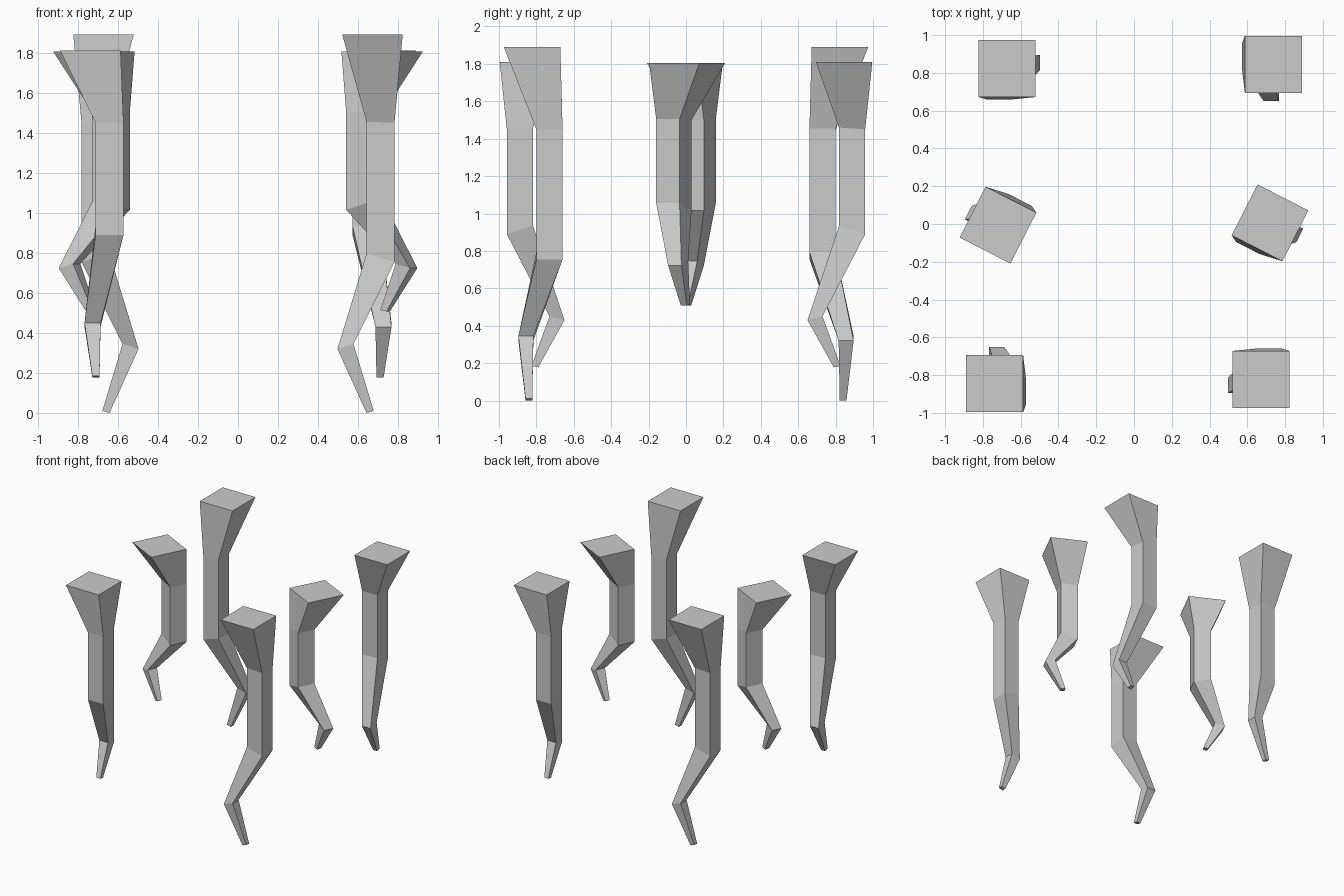
import bpy, bmesh
from math import radians
from mathutils import Matrix, Vector

if "Cube" in bpy.data.objects:
    bpy.data.objects.remove(bpy.data.objects["Cube"])


def limb(name, angle, rings):
    """Square-section tapered limb. angle = direction the lower joint points.
    Each ring: centre x, centre y, width, z on the inner side, z on the joint side."""
    rot = Matrix.Rotation(radians(angle), 3, 'Z')
    bm = bmesh.new()
    loops = []
    for x, y, w, z_in, z_out in rings:
        loop = []
        for u, v in ((-1, -1), (1, -1), (1, 1), (-1, 1)):
            p = rot @ Vector((u * w / 2, v * w / 2, 0))
            loop.append(bm.verts.new((x + p.x, y + p.y, z_out if u > 0 else z_in)))
        loops.append(loop)
    for a, b in zip(loops, loops[1:]):
        for i in range(4):
            j = (i + 1) % 4
            bm.faces.new((a[i], b[i], b[j], a[j]))
    bm.faces.new(loops[0])
    bm.faces.new(loops[-1][::-1])
    bmesh.ops.recalc_face_normals(bm, faces=bm.faces)
    mesh = bpy.data.meshes.new(name)
    bm.to_mesh(mesh)
    bm.free()
    obj = bpy.data.objects.new(name, mesh)
    bpy.context.collection.objects.link(obj)


# ring order: flared top, neck, knee, lower joint, tip
limbs = {
    "long_limb": (180, [
        (0.672, -0.823, 0.302, 1.89, 1.89), (0.712, -0.73, 0.14, 1.45, 1.455),
        (0.712, -0.73, 0.14, 0.755, 0.795), (0.537, -0.856, 0.08, 0.345, 0.32),
        (0.66, -0.84, 0.036, 0.01, 0.0)]),
    "medium_limb": (90, [
        (-0.738, -0.845, 0.302, 1.81, 1.81), (-0.642, -0.888, 0.14, 1.45, 1.46),
        (-0.642, -0.888, 0.14, 0.89, 0.935), (-0.727, -0.69, 0.08, 0.45, 0.43),
        (-0.71, -0.808, 0.036, 0.185, 0.178)]),
    "short_limb": (-27, [
        (0.72, 0.006, 0.302, 1.805, 1.805), (0.635, -0.065, 0.14, 1.50, 1.505),
        (0.635, -0.065, 0.14, 1.015, 1.056), (0.842, -0.042, 0.08, 0.745, 0.723),
        (0.735, -0.003, 0.036, 0.513, 0.507)]),
}

# each limb has a twin turned half a revolution about the centre
for name, (angle, rings) in limbs.items():
    limb(name + "_1", angle, rings)
    limb(name + "_2", angle + 180, [(-x, -y, w, a, b) for x, y, w, a, b in rings])
